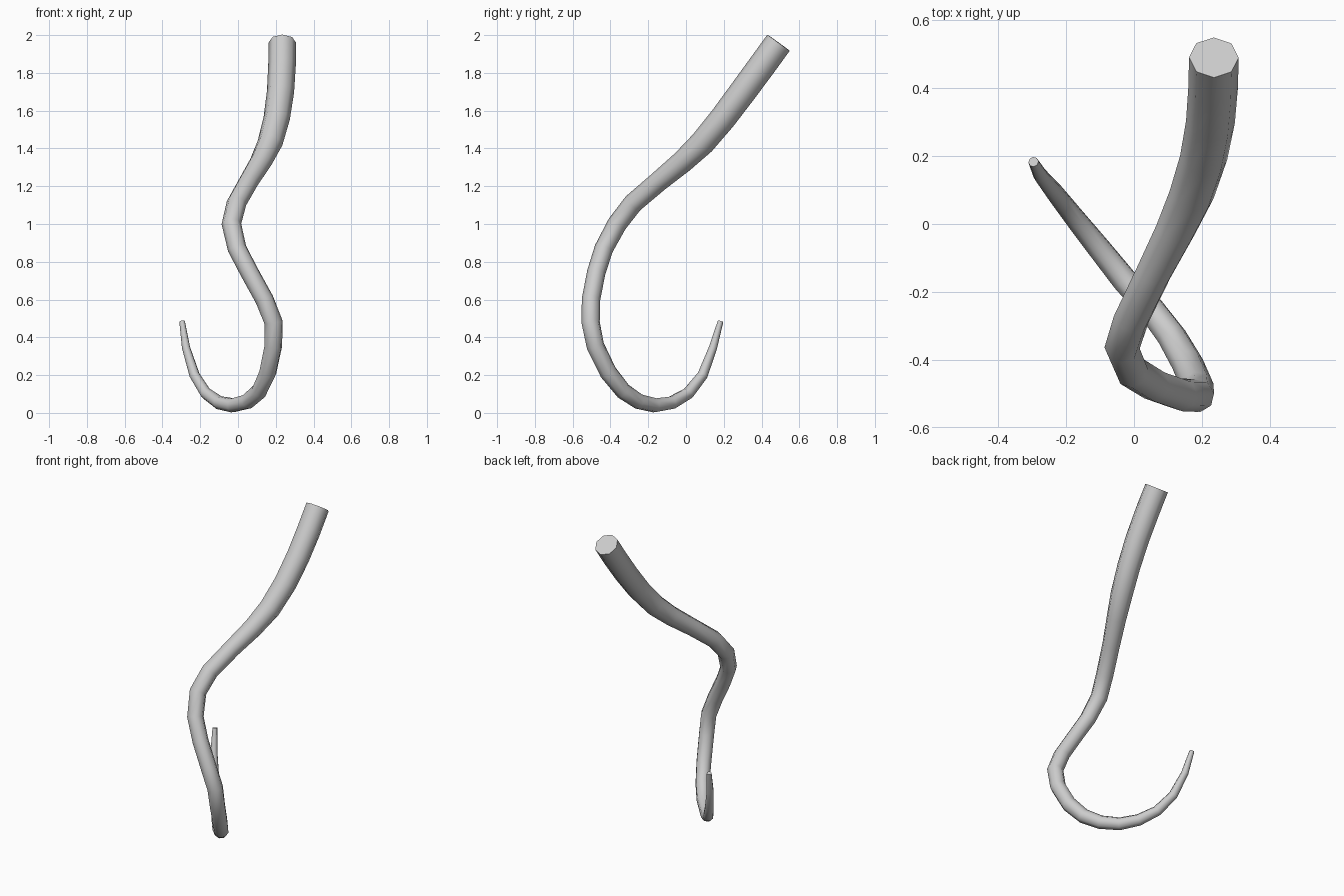
import bpy, bmesh, math
from mathutils import Vector

SIDES = 8

# Centre line of the hooked stem: x, y, z, radius (thick end to tip)
PATH = [
    (0.235, 0.490, 1.960, 0.073),
    (0.233, 0.403, 1.840, 0.073),
    (0.225, 0.300, 1.700, 0.072),
    (0.205, 0.195, 1.560, 0.070),
    (0.170, 0.087, 1.430, 0.067),
    (0.122, -0.018, 1.330, 0.060),
    (0.057, -0.145, 1.225, 0.054),
    (-0.008, -0.280, 1.110, 0.053),
    (-0.035, -0.365, 1.000, 0.052),
    (-0.005, -0.435, 0.870, 0.050),
    (0.060, -0.475, 0.745, 0.049),
    (0.140, -0.503, 0.600, 0.049),
    (0.188, -0.505, 0.480, 0.049),
    (0.187, -0.480, 0.355, 0.048),
    (0.158, -0.412, 0.215, 0.047),
    (0.112, -0.332, 0.115, 0.044),
    (0.050, -0.250, 0.060, 0.041),
    (-0.028, -0.165, 0.040, 0.039),
    (-0.100, -0.075, 0.054, 0.036),
    (-0.170, 0.012, 0.104, 0.032),
    (-0.230, 0.088, 0.200, 0.028),
    (-0.275, 0.143, 0.345, 0.022),
    (-0.296, 0.183, 0.485, 0.015),
]

bm = bmesh.new()
pts = [Vector(p[:3]) for p in PATH]
side = Vector((1, 0, 0))
rings = []
for i, p in enumerate(pts):
    # Carry the ring orientation along the path without twisting
    before = (p - pts[i - 1]).normalized() if i else Vector()
    after = (pts[i + 1] - p).normalized() if i < len(pts) - 1 else Vector()
    tangent = (before + after).normalized()
    side = (side - tangent * side.dot(tangent)).normalized()
    up = tangent.cross(side)
    r = PATH[i][3]
    rings.append([bm.verts.new(p + r * (math.cos(a) * side + math.sin(a) * up))
                  for a in (2 * math.pi * k / SIDES for k in range(SIDES))])

# Tube walls and end caps
for a, b in zip(rings, rings[1:]):
    for k in range(SIDES):
        n = (k + 1) % SIDES
        bm.faces.new((a[k], a[n], b[n], b[k]))
bm.faces.new(rings[0])
bm.faces.new(rings[-1])
bmesh.ops.recalc_face_normals(bm, faces=bm.faces)

mesh = bpy.data.meshes.new("hooked_stem")
bm.to_mesh(mesh)
bm.free()
stem = bpy.data.objects.new("hooked_stem", mesh)
bpy.context.collection.objects.link(stem)
bpy.context.view_layer.objects.active = stem
stem.select_set(True)
bpy.ops.object.shade_smooth_by_angle(angle=math.radians(60))
